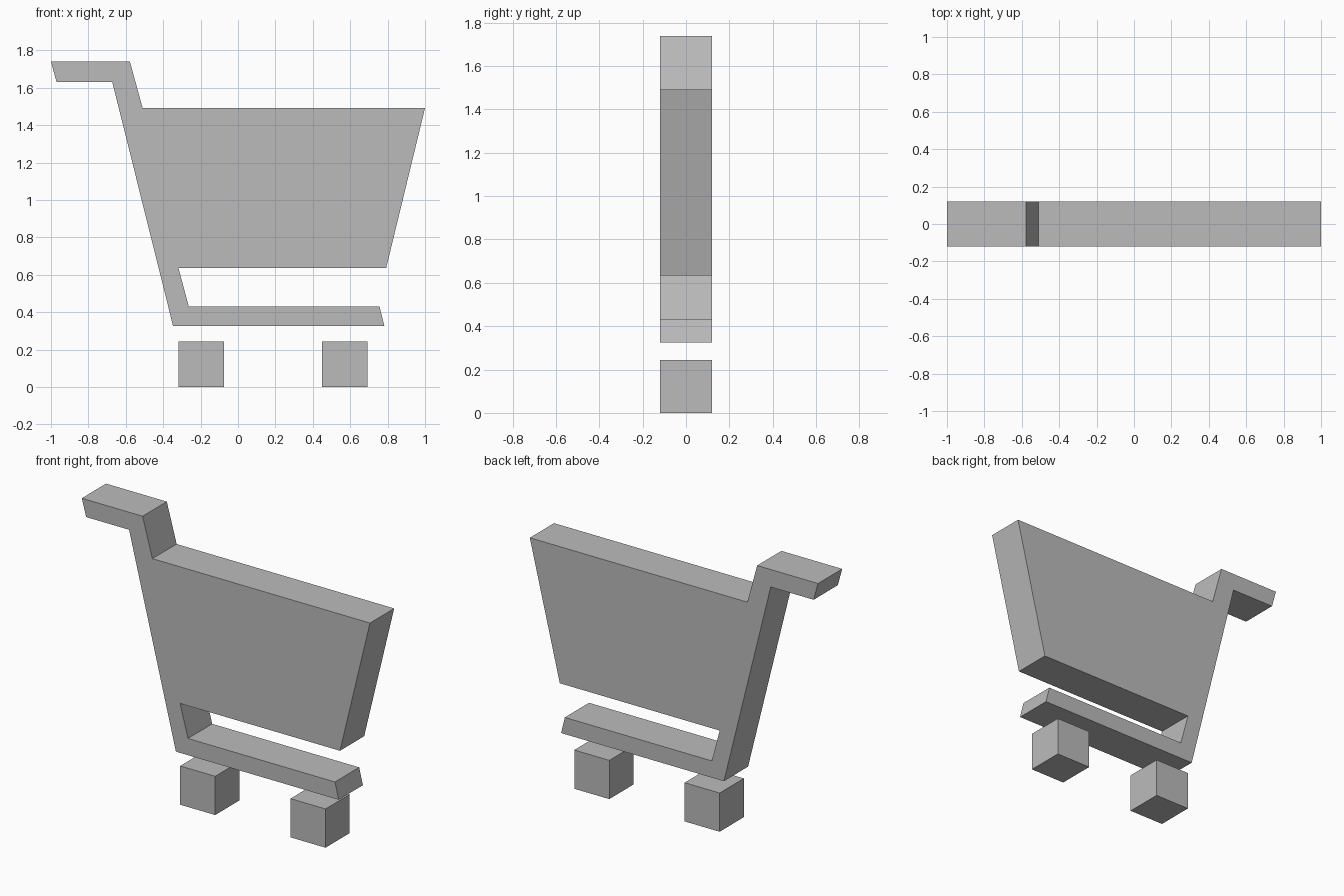
import bpy
import bmesh
from mathutils import Vector

if "Cube" in bpy.data.objects:
    bpy.data.objects.remove(bpy.data.objects["Cube"], do_unlink=True)

DEPTH = 0.24

# Single grey for the whole cart
grey = bpy.data.materials.new("mid_grey")
grey.use_nodes = True
colour = (0.5, 0.5, 0.5, 1.0)
grey.diffuse_color = colour
grey.node_tree.nodes["Principled BSDF"].inputs["Base Color"].default_value = colour


def extruded_plate(name, outline):
    """Extrude an x-z outline through the depth of the cart."""
    bm = bmesh.new()
    face = bm.faces.new([bm.verts.new((x, -DEPTH / 2, z)) for x, z in outline])
    result = bmesh.ops.extrude_face_region(bm, geom=[face])
    moved = [v for v in result["geom"] if isinstance(v, bmesh.types.BMVert)]
    bmesh.ops.translate(bm, verts=moved, vec=Vector((0, DEPTH, 0)))
    bmesh.ops.recalc_face_normals(bm, faces=bm.faces)
    mesh = bpy.data.meshes.new(name)
    bm.to_mesh(mesh)
    bm.free()
    mesh.materials.append(grey)
    obj = bpy.data.objects.new(name, mesh)
    bpy.context.collection.objects.link(obj)
    return obj


# Handle, basket, slanted post and lower rail as one continuous silhouette
extruded_plate("cart_body", [
    (-1.0, 1.74), (-0.97, 1.63), (-0.672, 1.63),    # handle underside
    (-0.347, 0.325), (0.783, 0.325),                # post and rail bottom
    (0.757, 0.43), (-0.263, 0.43),                  # rail top
    (-0.318, 0.635), (0.792, 0.635),                # basket floor
    (1.0, 1.492), (-0.51, 1.492), (-0.578, 1.74),   # basket rim and handle top
])

# Square wheels
SIZE = 0.243
for name, x in (("rear_wheel", -0.196), ("front_wheel", 0.57)):
    h = SIZE / 2
    extruded_plate(name, [(x - h, 0), (x + h, 0), (x + h, SIZE), (x - h, SIZE)])
